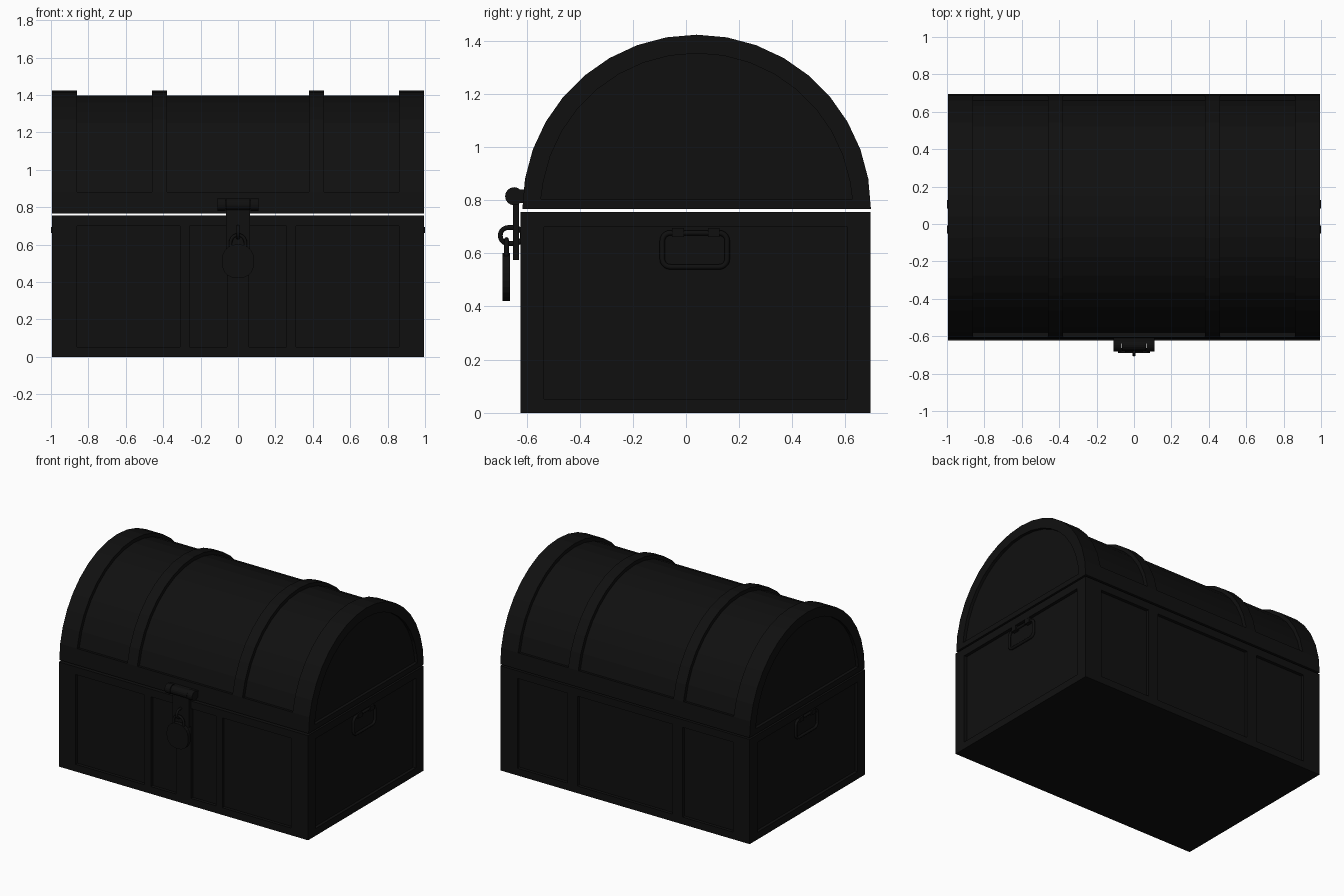
import bpy, bmesh, math
from mathutils import Vector

if "Cube" in bpy.data.objects:
    bpy.data.objects.remove(bpy.data.objects["Cube"])

mat = bpy.data.materials.new("dark_metal")
mat.diffuse_color = (0.005, 0.005, 0.005, 1)
mat.use_nodes = True
mat.node_tree.nodes["Principled BSDF"].inputs["Base Color"].default_value = mat.diffuse_color
CY, CZ = 0.04, 0.767   # lid arc centre


def add_box(bm, x0, x1, y0, y1, z0, z1):
    v = bmesh.ops.create_cube(bm, size=1)["verts"]
    bmesh.ops.scale(bm, vec=(x1 - x0, y1 - y0, z1 - z0), verts=v)
    bmesh.ops.translate(bm, vec=((x0 + x1) / 2, (y0 + y1) / 2, (z0 + z1) / 2), verts=v)


def add_prism(bm, x0, x1, profile):
    """Extrude a (y, z) profile along x."""
    a = bm.faces.new([bm.verts.new((x0, y, z)) for y, z in profile])
    g = bmesh.ops.extrude_face_region(bm, geom=[a])["geom"]
    bmesh.ops.translate(bm, vec=(x1 - x0, 0, 0),
                        verts=[e for e in g if isinstance(e, bmesh.types.BMVert)])


def arc(r, a0=0, a1=180, step=10):
    return [(CY + r * math.cos(math.radians(a)), CZ + r * math.sin(math.radians(a)))
            for a in range(a0, a1 + 1, step)]


def finish(bm, name, helper=False):
    bmesh.ops.recalc_face_normals(bm, faces=bm.faces)
    me = bpy.data.meshes.new(name)
    bm.to_mesh(me)
    bm.free()
    ob = bpy.data.objects.new(name, me)
    bpy.context.collection.objects.link(ob)
    me.materials.append(mat)
    ob.hide_render = helper
    return ob


def carve(ob, cutter):
    m = ob.modifiers.new("carve", "BOOLEAN")
    m.operation, m.solver, m.object = "DIFFERENCE", "EXACT", cutter
    bpy.context.view_layer.objects.active = ob
    bpy.ops.object.modifier_apply(modifier="carve")
    bpy.data.objects.remove(cutter)


def tube(name, pts, r, cyclic):
    cu = bpy.data.curves.new(name, "CURVE")
    cu.dimensions, cu.bevel_depth, cu.bevel_resolution = "3D", r, 2
    cu.use_fill_caps = True
    s = cu.splines.new("POLY")
    s.points.add(len(pts) - 1)
    for p, c in zip(s.points, pts):
        p.co = (*c, 1)
    s.use_cyclic_u = cyclic
    cu.materials.append(mat)
    ob = bpy.data.objects.new(name, cu)
    bpy.context.collection.objects.link(ob)
    return ob


def rounded(cx, cy, hx, hy, r, n=5):
    """Rounded rectangle outline."""
    return [(cx + sx * (hx - r) + r * math.cos(math.radians(a0 + 90 * i / n)),
             cy + sy * (hy - r) + r * math.sin(math.radians(a0 + 90 * i / n)))
            for sx, sy, a0 in ((1, 1, 0), (-1, 1, 90), (-1, -1, 180), (1, -1, 270))
            for i in range(n + 1)]


# chest body with sunken panels and a hollow inside
D = 0.022
bm = bmesh.new()
add_box(bm, -0.995, 0.995, -0.622, 0.695, 0, 0.755)
body = finish(bm, "chest_body")
bm = bmesh.new()
for x0, x1 in ((-0.86, -0.31), (-0.26, -0.06), (0.06, 0.26), (0.31, 0.86)):
    add_box(bm, x0, x1, -0.8, -0.622 + D, 0.052, 0.70)
BAYS = ((-0.86, -0.46), (-0.38, 0.38), (0.46, 0.86))
for x0, x1 in BAYS:
    add_box(bm, x0, x1, 0.695 - D, 0.9, 0.052, 0.70)
for s in (-1, 1):
    a, b = sorted((s * (0.995 - D), s * 1.2))
    add_box(bm, a, b, -0.535, 0.608, 0.052, 0.70)
add_box(bm, -0.93, 0.93, -0.557, 0.63, 0.05, 0.9)
carve(body, finish(bm, "body_cutter", True))

# arched lid with raised bands
bm = bmesh.new()
add_prism(bm, -0.995, 0.995, arc(0.656))
lid = finish(bm, "chest_lid")
bm = bmesh.new()
for x0, x1 in BAYS:
    add_prism(bm, x0, x1, arc(0.63, 10, 170) + arc(0.85, 10, 170)[::-1])
end = [(y, max(z, 0.805)) for y, z in arc(0.586)]
end = [end[0]] + [p for p in end[1:-1] if p[1] > 0.806] + [end[-1]]
for s in (-1, 1):
    a, b = sorted((s * (0.995 - D), s * 1.2))
    add_prism(bm, a, b, end)
add_prism(bm, -0.93, 0.93, [(CY + 0.58, 0.6)] + arc(0.58) + [(CY - 0.58, 0.6)])
carve(lid, finish(bm, "lid_cutter", True))

# hasp plate hanging from the lid, with its hinge leaf
bm = bmesh.new()
add_box(bm, -0.065, 0.065, -0.652, -0.628, 0.575, 0.815)
add_box(bm, -0.11, 0.11, -0.64, -0.61, 0.79, 0.84)
finish(bm, "hasp_plate")

# hinge barrel in three knuckles
bm = bmesh.new()
for x0, x1, r in ((-0.11, -0.068, 0.034), (-0.065, 0.065, 0.031), (0.068, 0.11, 0.034)):
    add_prism(bm, x0, x1, [(-0.647 + r * math.cos(i * math.pi / 8),
                            0.815 + r * math.sin(i * math.pi / 8)) for i in range(16)])
finish(bm, "hasp_hinge")

# staple loop through the hasp
loop = rounded(-0.657, 0.667, 0.042, 0.03, 0.029)
tube("staple", [(0, y, z) for y, z in loop], 0.009, True)

# padlock body and shackle
bm = bmesh.new()
f = bm.faces.new([bm.verts.new((x, -0.691, z))
                  for x, z in rounded(0, 0.511, 0.085, 0.09, 0.075)])
g = bmesh.ops.extrude_face_region(bm, geom=[f])["geom"]
bmesh.ops.translate(bm, vec=(0, 0.029, 0),
                    verts=[e for e in g if isinstance(e, bmesh.types.BMVert)])
finish(bm, "padlock_body")
bow = [(0.04 * math.cos(math.pi * i / 10), -0.676, 0.61 + 0.042 * math.sin(math.pi * i / 10))
       for i in range(11)]
tube("padlock_shackle", [(0.04, -0.676, 0.58)] + bow + [(-0.04, -0.676, 0.58)], 0.009, False)

# side handles with two mounts each
for s, side in ((-1, "left"), (1, "right")):
    ring = rounded(0.033, 0.613, 0.122, 0.064, 0.03)
    tube(side + "_handle", [(s * 0.985, y, z) for y, z in ring], 0.010, True)
    bm = bmesh.new()
    for y in (-0.03, 0.105):
        a, b = sorted((s * 0.965, s * 1.0))
        add_box(bm, a, b, y - 0.022, y + 0.022, 0.662, 0.695)
    finish(bm, side + "_handle_mounts")
